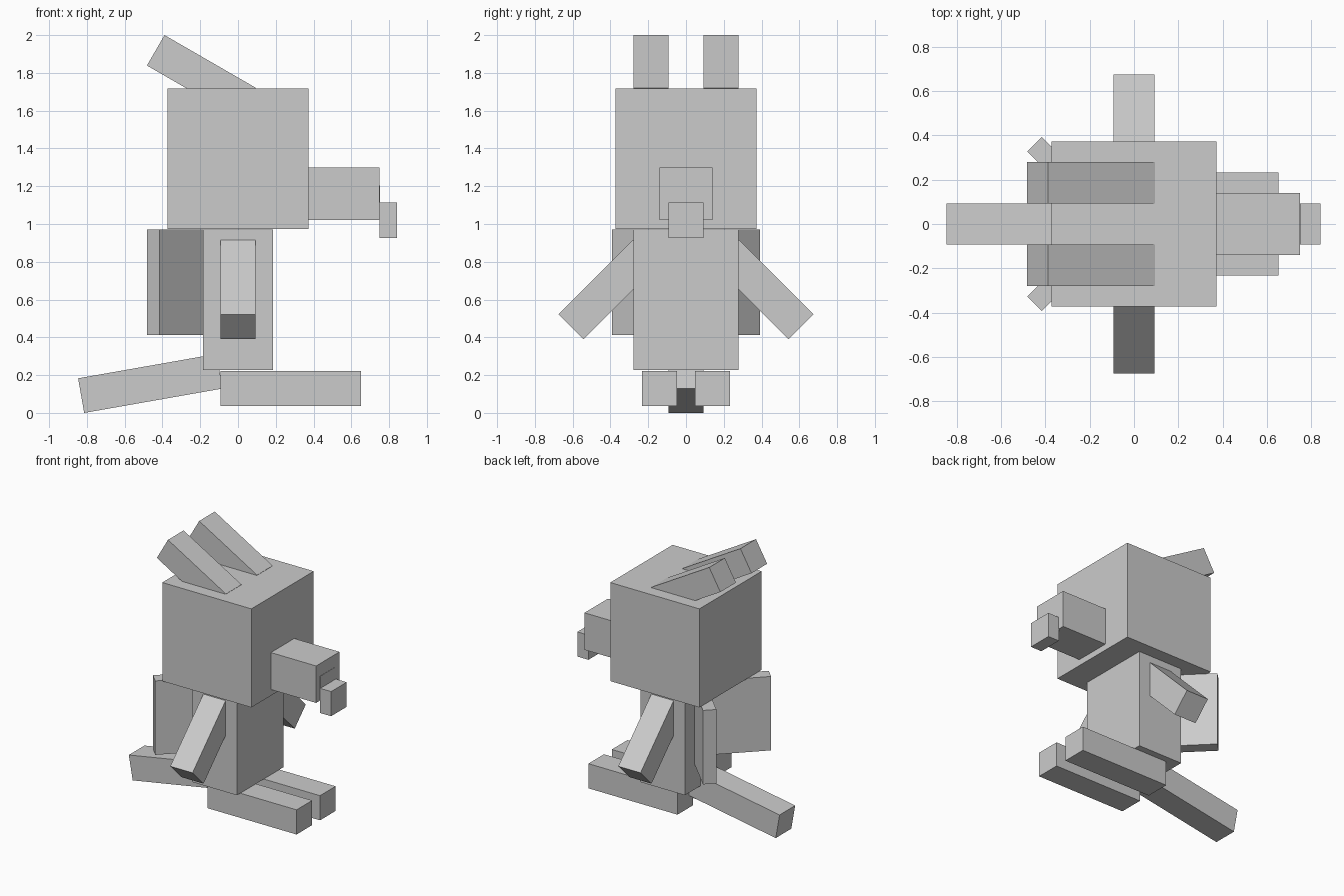
import bpy
from math import radians

if "Cube" in bpy.data.objects:
    bpy.data.objects.remove(bpy.data.objects["Cube"])


def box(name, center, size, rot=(0, 0, 0)):
    """Cuboid with full dimensions, rotated (degrees) about its centre."""
    bpy.ops.mesh.primitive_cube_add(size=1, location=center,
                                    rotation=[radians(a) for a in rot])
    ob = bpy.context.object
    ob.name = name
    ob.scale = size
    bpy.ops.object.transform_apply(location=False, rotation=False, scale=True)
    return ob


U = 0.186  # basic block width

# Body and head
box("body", (0, 0, 0.598), (2 * U, 3 * U, 4 * U))
box("head", (0, 0, 1.346), (4 * U, 4 * U, 4 * U))

# Snout, flush upper nose plate and hanging nose tip
box("snout", (0.56, 0, 1.16), (0.38, 1.5 * U, 1.5 * U))
box("nose_plate", (0.7055, 0, 1.158), (U / 2, U, U / 2))
box("nose_tip", (0.796, 0, 1.02), (U / 2, U, U))

# Tail sloping down to the ground
box("tail", (-0.464, 0, 0.156), (4 * U, U, U), (0, -10, 0))

# Mirrored pairs
for s, side in ((1, "left"), (-1, "right")):
    box(f"ear_{side}", (-0.194, s * U, 1.78), (3 * U, U, U), (0, 30, 0))
    box(f"arm_{side}", (0, s * 0.412, 0.653), (U, U, 3 * U), (s * 45, 0, 0))
    box(f"wing_{side}", (-0.252, s * 0.162, 0.692), (3 * U, U / 2, 3 * U), (0, 0, -s * 45))
    box(f"foot_{side}", (0.28, s * 0.14, 0.13), (4 * U, U, U))
